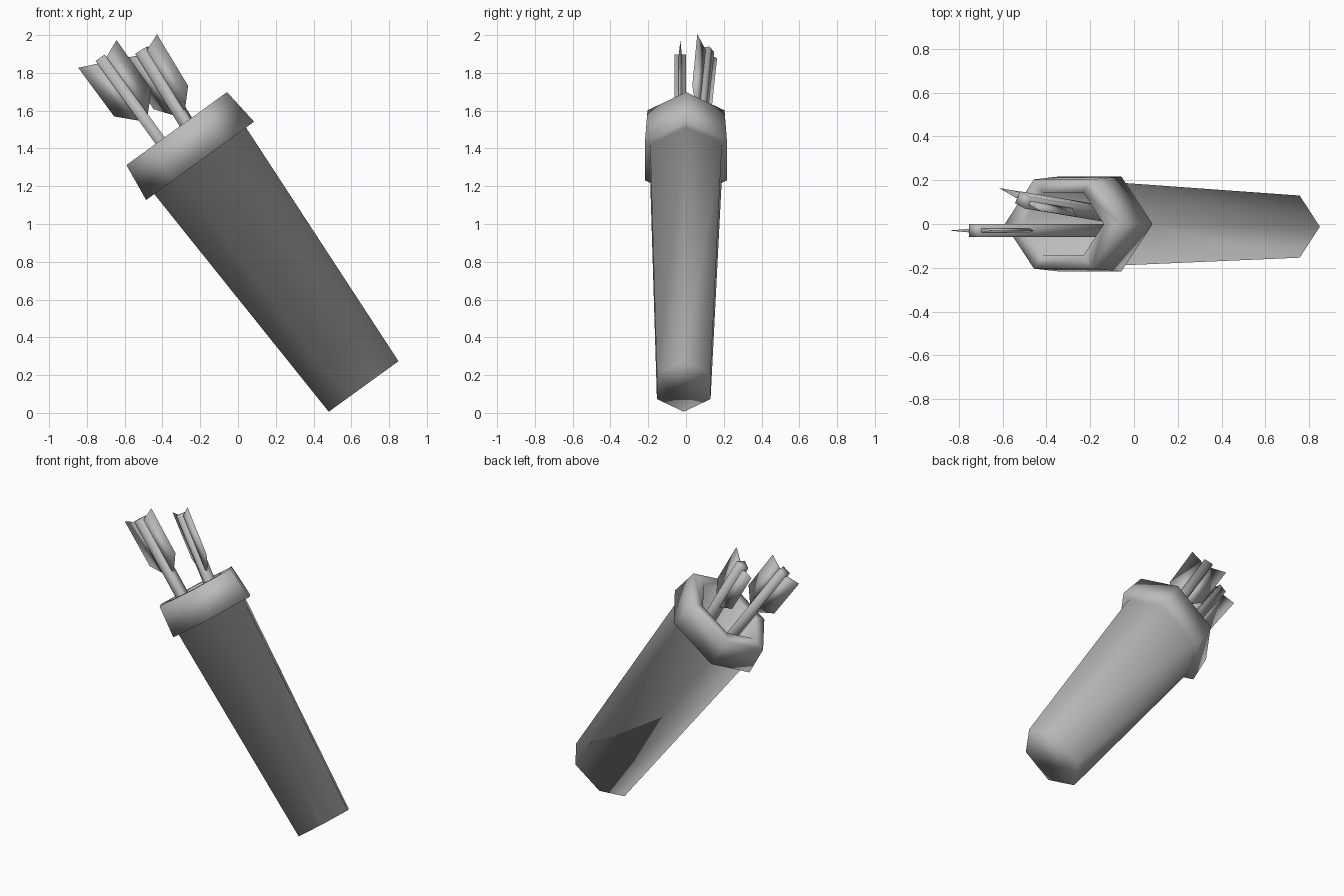
import bpy, bmesh
from math import pi
from mathutils import Vector, Matrix

cube = bpy.data.objects.get("Cube")
if cube:
    bpy.data.objects.remove(cube)

grey = bpy.data.materials.new("plain_grey")
grey.use_nodes = True
COLOR = (0.5, 0.5, 0.5, 1)
grey.diffuse_color = COLOR
grey.node_tree.nodes["Principled BSDF"].inputs["Base Color"].default_value = COLOR

# Squashed hexagon: long axis along local x, flat sides facing local y
HEX = [(1, 0), (.5, 1), (-.5, 1), (-1, 0), (-.5, -1), (.5, -1)]


def frame(origin, axis, side):
    """Matrix whose local z follows axis and local x leans towards side."""
    z = Vector(axis).normalized()
    x = Vector(side)
    x = (x - z * x.dot(z)).normalized()
    m = Matrix((x, z.cross(x), z)).transposed().to_4x4()
    return Matrix.Translation(origin) @ m


def finish(name, bm, matrix):
    """Smooth-shaded grey object from a bmesh."""
    bmesh.ops.recalc_face_normals(bm, faces=bm.faces)
    bmesh.ops.transform(bm, matrix=matrix, verts=bm.verts)
    mesh = bpy.data.meshes.new(name)
    bm.to_mesh(mesh)
    bm.free()
    mesh.materials.append(grey)
    for p in mesh.polygons:
        p.use_smooth = True
    bpy.context.collection.objects.link(bpy.data.objects.new(name, mesh))


def loft(name, rings, matrix):
    """Join hexagon rings (height, half length, half depth, y shift)."""
    bm = bmesh.new()
    loops = [[bm.verts.new((x * r, y * h + dy, z)) for x, y in HEX]
             for z, r, h, dy in rings]
    for a, b in zip(loops, loops[1:]):
        for i in range(6):
            j = (i + 1) % 6
            bm.faces.new((a[i], a[j], b[j], b[i]))
    bm.faces.new(loops[0])
    bm.faces.new(loops[-1])
    finish(name, bm, matrix)


def vane(name, matrix, sign):
    """Feather plate, thick at the shaft and sharp along its outer edge."""
    bm = bmesh.new()
    root = [(0, -.03), (0, -.42)]
    tip = [bm.verts.new((sign * x, 0, z)) for x, z in ((.125, .025), (.122, -.295))]
    left, right = [[bm.verts.new((x, s * .012, z)) for x, z in root] for s in (-1, 1)]
    for side in (left, right):
        bm.faces.new((side[0], tip[0], tip[1], side[1]))
    bm.faces.new((left[0], right[0], tip[0]))
    bm.faces.new((left[1], tip[1], right[1]))
    bm.faces.new((left[0], left[1], right[1], right[0]))
    finish(name, bm, matrix)


def arrow(prefix, end, axis, side, length):
    """Square shaft hanging down from its end point, with two vanes."""
    m = frame(end, axis, side)
    bm = bmesh.new()
    turn = Matrix.Translation((0, 0, -length / 2)) @ Matrix.Rotation(pi / 4, 4, 'Z')
    bmesh.ops.create_cone(bm, cap_ends=True, segments=4, radius1=.042, radius2=.042,
                          depth=length, matrix=turn)
    finish(prefix + "_shaft", bm, m)
    vane(prefix + "_upper_vane", m, 1)
    vane(prefix + "_lower_vane", m, -1)


# Tapered case, collar and deep hollow as one continuous skin
AXIS, SIDE = (-.587, 0, .81), (1, 0, 0)
loft("quiver_case", [(0, .228, .142, -.012), (1.475, .3, .19, 0),
                     (1.475, .353, .217, 0), (1.686, .329, .204, 0),
                     (1.686, .23, .145, 0), (.93, .21, .13, 0)],
     frame((.665, 0, .14), AXIS, SIDE))

# Two arrows standing in the case
arrow("front_arrow", (-.73, -.03, 1.88), AXIS, SIDE, 1.25)
arrow("back_arrow", (-.51, .11, 1.92), (-.24, .04, .39), (.09, -.05, .06), 1.1)
